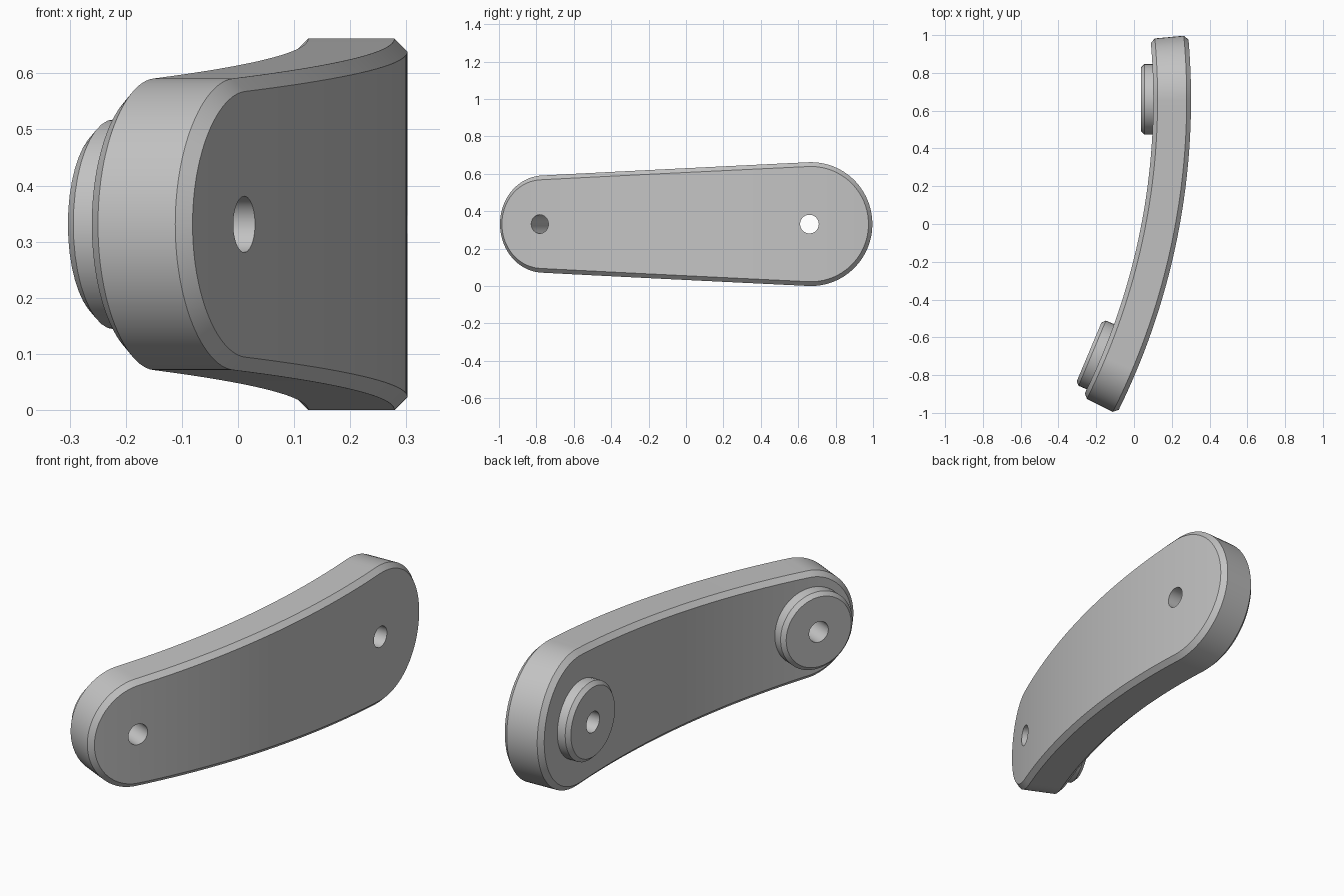
import bpy, bmesh, math
from math import sin, cos, pi
from mathutils import Vector, Matrix

cube = bpy.data.objects.get("Cube")
if cube:
    bpy.data.objects.remove(cube, do_unlink=True)

# Bend geometry: the bar follows an arc about a vertical axis
R_OUT, R_IN, CHAMFER = 3.72, 3.52, 0.023
MID_Z = 0.331
AXIS = Vector((0.302 - R_OUT, 0.66, MID_Z))
BIG_R, SMALL_R = 0.331, 0.26
BIG_U, SMALL_U = 0.008, -1.466          # end centres along the arc
HOLE_R = 0.05
HOLES = {"upper": (0.0, 3.455), "lower": (-0.398, 3.45)}   # angle, pad face radius

grey = bpy.data.materials.new("light grey")
grey.use_nodes = True
grey.diffuse_color = (0.55, 0.55, 0.55, 1)
grey.node_tree.nodes["Principled BSDF"].inputs["Base Color"].default_value = (0.55, 0.55, 0.55, 1)


def finish(name, bm):
    bmesh.ops.recalc_face_normals(bm, faces=bm.faces)
    mesh = bpy.data.meshes.new(name)
    bm.to_mesh(mesh)
    bm.free()
    obj = bpy.data.objects.new(name, mesh)
    bpy.context.collection.objects.link(obj)
    mesh.materials.append(grey)
    return obj


def activate(obj):
    bpy.ops.object.select_all(action='DESELECT')
    obj.select_set(True)
    bpy.context.view_layer.objects.active = obj


def smooth(obj):
    activate(obj)
    bpy.ops.object.shade_smooth_by_angle(angle=math.radians(25))


def bridge(bm, a, b):
    n = len(a)
    for i in range(n):
        j = (i + 1) % n
        bm.faces.new((a[i], a[j], b[j], b[i]))


def half_outline(inset):
    """Upper half of the tapered outline, from the big tip to the small tip."""
    tangent = pi / 2 + math.asin((BIG_R - SMALL_R) / (BIG_U - SMALL_U))
    big, small = BIG_R - inset, SMALL_R - inset
    arc, line = 24, 28
    pts = [(BIG_U + big * cos(tangent * i / arc), big * sin(tangent * i / arc))
           for i in range(arc + 1)]
    angles = [tangent + (pi - tangent) * i / arc for i in range(arc + 1)]
    end = [(SMALL_U + small * cos(a), small * sin(a)) for a in angles]
    (u0, h0), (u1, h1) = pts[-1], end[0]
    pts += [(u0 + (u1 - u0) * i / line, h0 + (h1 - h0) * i / line) for i in range(1, line)]
    return pts + end


# Curved bar: four stacked outlines, chamfered on both faces
bm = bmesh.new()
rings = []
for radius, inset in ((R_IN, CHAMFER), (R_IN + CHAMFER, 0),
                      (R_OUT - CHAMFER, 0), (R_OUT, CHAMFER)):
    top = half_outline(inset)
    loop = top + [(u, -h) for u, h in reversed(top[1:-1])]
    rings.append([bm.verts.new(AXIS + Vector((radius * cos(u / R_OUT), radius * sin(u / R_OUT), h)))
                  for u, h in loop])
for a, b in zip(rings, rings[1:]):
    bridge(bm, a, b)
for ring in (rings[0], rings[-1]):
    n = len(ring)
    half = n // 2
    for i in range(half):
        corners = [ring[i], ring[i + 1], ring[-i - 1], ring[-i % n]]
        bm.faces.new(list(dict.fromkeys(corners)))
bar = finish("curved_bar", bm)

# Bolt holes through the bar, square to its surface
for angle, _ in HOLES.values():
    direction = Vector((cos(angle), sin(angle), 0))
    place = Matrix.Translation(AXIS + direction * (R_IN + R_OUT) / 2) \
        @ Matrix.Rotation(angle, 4, 'Z') @ Matrix.Rotation(pi / 2, 4, 'Y')
    cutter_bm = bmesh.new()
    bmesh.ops.create_cone(cutter_bm, cap_ends=True, segments=40, radius1=HOLE_R,
                          radius2=HOLE_R, depth=0.6, matrix=place)
    cutter = finish("hole_cutter", cutter_bm)
    cutter.hide_render = True
    activate(bar)
    mod = bar.modifiers.new("hole", 'BOOLEAN')
    mod.operation = 'DIFFERENCE'
    mod.solver = 'EXACT'
    mod.object = cutter
    bpy.ops.object.modifier_apply(modifier=mod.name)
    bpy.data.objects.remove(cutter, do_unlink=True)
smooth(bar)

# Round mounting pads on the hollow face, each with a bore and a chamfered rim
PAD_R, RIM, SIDES = 0.187, 0.018, 40
for label, (angle, face) in HOLES.items():
    out = Vector((cos(angle), sin(angle), 0))
    side = Vector((-sin(angle), cos(angle), 0))
    base = R_IN + 0.002
    profile = [(HOLE_R, base), (HOLE_R, face), (PAD_R - RIM, face),
               (PAD_R, face + RIM), (PAD_R, base)]
    bm = bmesh.new()
    rings = []
    for rad, depth in profile:
        rings.append([bm.verts.new(AXIS + out * depth + side * rad * cos(2 * pi * i / SIDES)
                                   + Vector((0, 0, rad * sin(2 * pi * i / SIDES))))
                      for i in range(SIDES)])
    for a, b in zip(rings, rings[1:] + rings[:1]):
        bridge(bm, a, b)
    smooth(finish(label + "_mounting_pad", bm))
